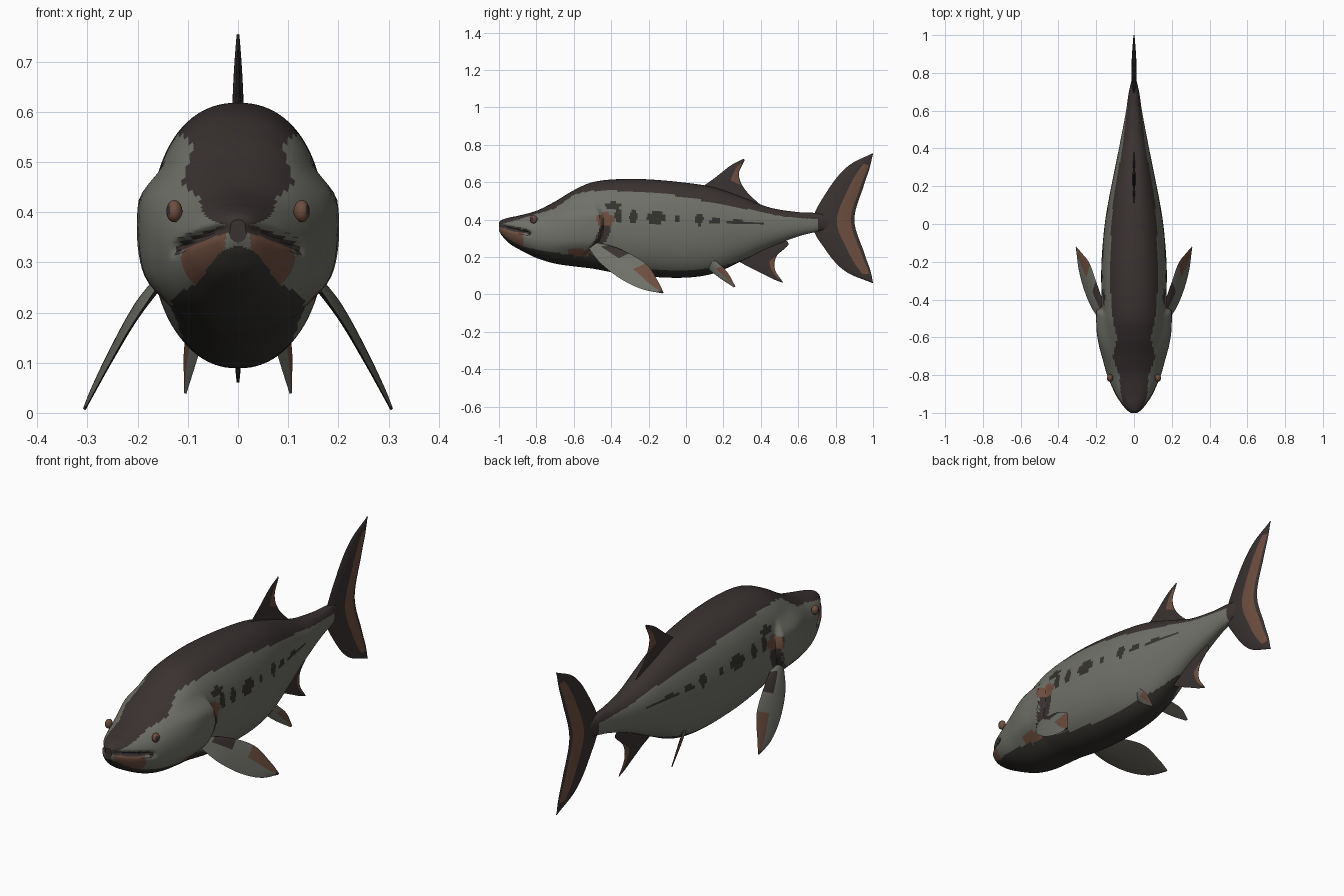
import bpy, bmesh
from math import sin, cos, pi, exp, copysign
from mathutils import Vector

cube = bpy.data.objects.get("Cube")
if cube:
    bpy.data.objects.remove(cube, do_unlink=True)


# Materials
def material(name, rgb):
    mat = bpy.data.materials.new(name)
    mat.use_nodes = True
    mat.diffuse_color = (*rgb, 1)
    mat.node_tree.nodes["Principled BSDF"].inputs["Base Color"].default_value = (*rgb, 1)
    return mat


GREY, DARK, BROWN, OLIVE = range(4)
palette = [material("olive grey", (.16, .165, .14)),
           material("dark brown", (.042, .032, .031)),
           material("copper brown", (.155, .076, .05)),
           material("dark olive", (.035, .033, .028))]


# Helpers
def smooth(a, b, v):
    u = min(max((v - a) / (b - a), 0), 1)
    return u * u * (3 - 2 * u)


def lookup(table, key):
    """Smooth curve through rows of (key, value, value...)."""
    last = len(table) - 1
    i = 0
    while i < last - 1 and key > table[i + 1][0]:
        i += 1

    def slope(j, c):
        a, b = table[max(j - 1, 0)], table[min(j + 1, last)]
        return (b[c] - a[c]) / (b[0] - a[0])

    a, b = table[i], table[i + 1]
    h = b[0] - a[0]
    u = min(max((key - a[0]) / h, 0), 1)
    ease = u * u * (3 - 2 * u)
    return [a[c] + (b[c] - a[c]) * ease
            + h * slope(i, c) * u * (1 - u) ** 2
            - h * slope(i + 1, c) * u * u * (1 - u) for c in range(1, len(a))]


def path(points, t):
    rows = [(i, *p) for i, p in enumerate(points)]
    return Vector(lookup(rows, t * (len(points) - 1)))


def finish(name, bm):
    bmesh.ops.recalc_face_normals(bm, faces=bm.faces[:])
    mesh = bpy.data.meshes.new(name)
    bm.to_mesh(mesh)
    bm.free()
    for mat in palette:
        mesh.materials.append(mat)
    obj = bpy.data.objects.new(name, mesh)
    bpy.context.collection.objects.link(obj)
    bpy.ops.object.select_all(action='DESELECT')
    obj.select_set(True)
    bpy.context.view_layer.objects.active = obj
    bpy.ops.object.shade_smooth_by_angle()
    return obj


def loft(name, rings, rule):
    """Skin closed rings; rule(ring index, point index, centre) gives the colour."""
    bm = bmesh.new()
    loops = [[bm.verts.new(p) for p in ring] for ring in rings]
    n = len(loops[0])
    for i in range(len(loops) - 1):
        for k in range(n):
            m = (k + 1) % n
            face = bm.faces.new((loops[i][k], loops[i][m], loops[i + 1][m], loops[i + 1][k]))
            face.material_index = rule(i, k, face.calc_center_median())
    for i, end in ((0, loops[0]), (len(loops) - 2, loops[-1])):
        cap = bm.faces.new(end)
        cap.material_index = rule(i, 0, cap.calc_center_median())
    return finish(name, bm)


# Body: y, top, bottom, half width
PROFILE = [(-1, .385, .34, .018), (-.985, .398, .315, .04), (-.95, .41, .277, .068),
           (-.9, .42, .245, .1), (-.8, .447, .195, .142), (-.7, .497, .165, .158),
           (-.6, .557, .15, .166), (-.5, .6, .138, .17), (-.35, .617, .11, .173),
           (-.2, .615, .095, .172), (0, .597, .09, .155), (.15, .572, .113, .13),
           (.3, .52, .18, .1), (.45, .464, .253, .07), (.6, .44, .31, .042),
           (.7, .435, .335, .027), (.78, .42, .35, .008)]
# Colour borders: y, back edge, belly edge
BORDER = [(-1, .372, .335), (-.9, .4, .268), (-.8, .43, .24), (-.7, .462, .222),
          (-.6, .53, .215), (-.5, .553, .215), (-.4, .555, .175), (-.2, .545, .14),
          (0, .52, .13), (.2, .478, .155), (.35, .452, .205), (.5, .42, .27),
          (.7, .402, .33), (.8, .4, .33)]
# Flank spots: y, z, half length, half height
SPOTS = [(-.39, .475, .045, .018), (-.36, .42, .02, .042), (-.28, .415, .024, .032),
         (-.16, .41, .05, .033), (-.05, .405, .016, .015), (.07, .402, .025, .032),
         (.155, .392, .032, .014), (.27, .385, .05, .013), (.37, .38, .05, .009)]


def mouth_z(y):
    return .368 - .25 * (y + 1)


def gill_edge(z):
    return -.46 - 3.5 * (z - .38) ** 2


def body_point(y, angle):
    top, bottom, width = lookup(PROFILE, y)
    c, s = cos(angle), sin(angle)
    x = width * copysign(abs(c) ** .9, c)
    z = (top + bottom) / 2 + (top - bottom) / 2 * copysign(abs(s) ** .9, s)
    edge = gill_edge(z)
    gill = (smooth(-.82, -.56, y) * (1 - smooth(edge, edge + .025, y))
            * smooth(.18, .28, z) * (1 - smooth(.42, .5, z)))
    groove = exp(-((z - mouth_z(y)) / .011) ** 2) * (1 - smooth(-.86, -.81, y))
    return (x * (1 + .18 * gill - .14 * groove), y + .012 * groove * smooth(-1, -.98, y), z)


def body_colour(i, k, p):
    y, z = p.y, p.z
    back, belly = lookup(BORDER, y)
    if z > back or y > .71:
        return DARK
    if y < -.83 and abs(z - mouth_z(y)) < .009:
        return DARK
    if z < belly:
        return BROWN if -.6 < y < -.52 and z > belly - .015 else OLIVE
    if y < -.87 and z < mouth_z(y) and abs(p.x) > .025:
        return BROWN
    if -.63 < y < -.5 and z < .24:
        return BROWN
    edge = gill_edge(z)
    if edge + .005 < y < edge + .06 and .25 < z < .37:
        return DARK
    if ((y + .43) / .05) ** 2 + ((z - .4) / .034) ** 2 < 1:
        return BROWN
    if any(((y - a) / c) ** 2 + ((z - b) / d) ** 2 < 1 for a, b, c, d in SPOTS):
        return OLIVE
    return GREY


RINGS, SIDES = 240, 96
loft("body", [[body_point(-1 + 1.78 * (i / RINGS) ** 1.25, 2 * pi * k / SIDES)
               for k in range(SIDES)] for i in range(RINGS + 1)], body_colour)


# Fins: a lens-shaped blade between a leading and a trailing curve
STEPS, CHORD = 64, 24


def fin(name, lead, trail, thick, rule, side=1, taper=lambda t: 1 - .75 * t):
    across = path(trail, .4) - path(lead, .4)
    normal = across.cross(path(lead, .6) - path(lead, .4)).normalized()
    if normal.x < 0:
        normal.negate()
    rings = []
    for i in range(STEPS + 1):
        t = i / STEPS
        a, b = path(lead, t), path(trail, t)
        ring = []
        for k in range(2 * CHORD):
            s = k / CHORD if k <= CHORD else 2 - k / CHORD
            sign = 1 if k <= CHORD else -1
            p = a.lerp(b, s) + normal * sign * thick * taper(t) * sin(pi * s) ** .8
            ring.append((p.x * side, p.y, p.z))
        rings.append(ring)

    def colour(i, k, p):
        s = (k + .5) / CHORD
        return rule((i + .5) / STEPS, s if s < 1 else 2 - s, s < 1)

    return loft(name, rings, colour)


def band(start, end, inner, outer, base=DARK):
    return lambda t, s, out: BROWN if start < t < end and inner < s < outer else base


def flat(*points):
    return [(0, y, z) for y, z in points]


fin("dorsal_fin", flat((.05, .55), (.15, .62), (.24, .69), (.308, .725)),
    flat((.43, .45), (.32, .555), (.283, .64), (.313, .718)),
    .008, band(.42, .88, .5, .93))
fin("anal_fin", flat((.24, .2), (.33, .15), (.41, .11), (.47, .08), (.515, .063)),
    flat((.49, .31), (.548, .27), (.485, .205), (.475, .135), (.519, .065)),
    .008, band(.4, .9, .5, .93))
fin("tail_fin", flat((.998, .06), (.85, .125), (.745, .24), (.675, .385),
                     (.76, .56), (.865, .685), (.998, .755)),
    flat((1, .062), (.985, .13), (.95, .23), (.9, .4), (.95, .58), (.98, .67), (1, .753)),
    .014, band(.12, .88, .58, .92), taper=lambda t: .2 + .8 * sin(pi * t))


def pectoral_colour(t, s, out):
    if not out:
        return OLIVE
    if t > .93 or (.08 < t < .32 and s > .6):
        return DARK
    return BROWN if t > .48 and s > .55 else GREY


def pelvic_colour(t, s, out):
    if not out:
        return OLIVE
    return BROWN if s > .5 and t > .25 else GREY


for label, side in (("left", 1), ("right", -1)):
    fin(label + "_pectoral_fin",
        [(.155, -.53, .26), (.215, -.46, .17), (.262, -.355, .087),
         (.293, -.24, .03), (.306, -.13, .006)],
        [(.15, -.45, .275), (.19, -.335, .235), (.235, -.21, .16),
         (.28, -.15, .07), (.306, -.12, .01)], .012, pectoral_colour, side)
    fin(label + "_pelvic_fin",
        [(.065, .09, .16), (.085, .17, .095), (.103, .255, .038)],
        [(.1, .16, .18), (.108, .22, .12), (.107, .265, .042)],
        .008, pelvic_colour, side)

    # Eye with a dark pupil facing outward
    bm = bmesh.new()
    bmesh.ops.create_uvsphere(bm, u_segments=32, v_segments=20, radius=.02)
    gaze = Vector((side, -.6, .1)).normalized()
    for face in bm.faces:
        facing = face.calc_center_median().normalized().dot(gaze)
        face.material_index = DARK if facing > .88 else BROWN
    for v in bm.verts:
        v.co = Vector((v.co.x * .8 + side * .127, v.co.y - .815, v.co.z * 1.1 + .402))
    finish(label + "_eye", bm)
